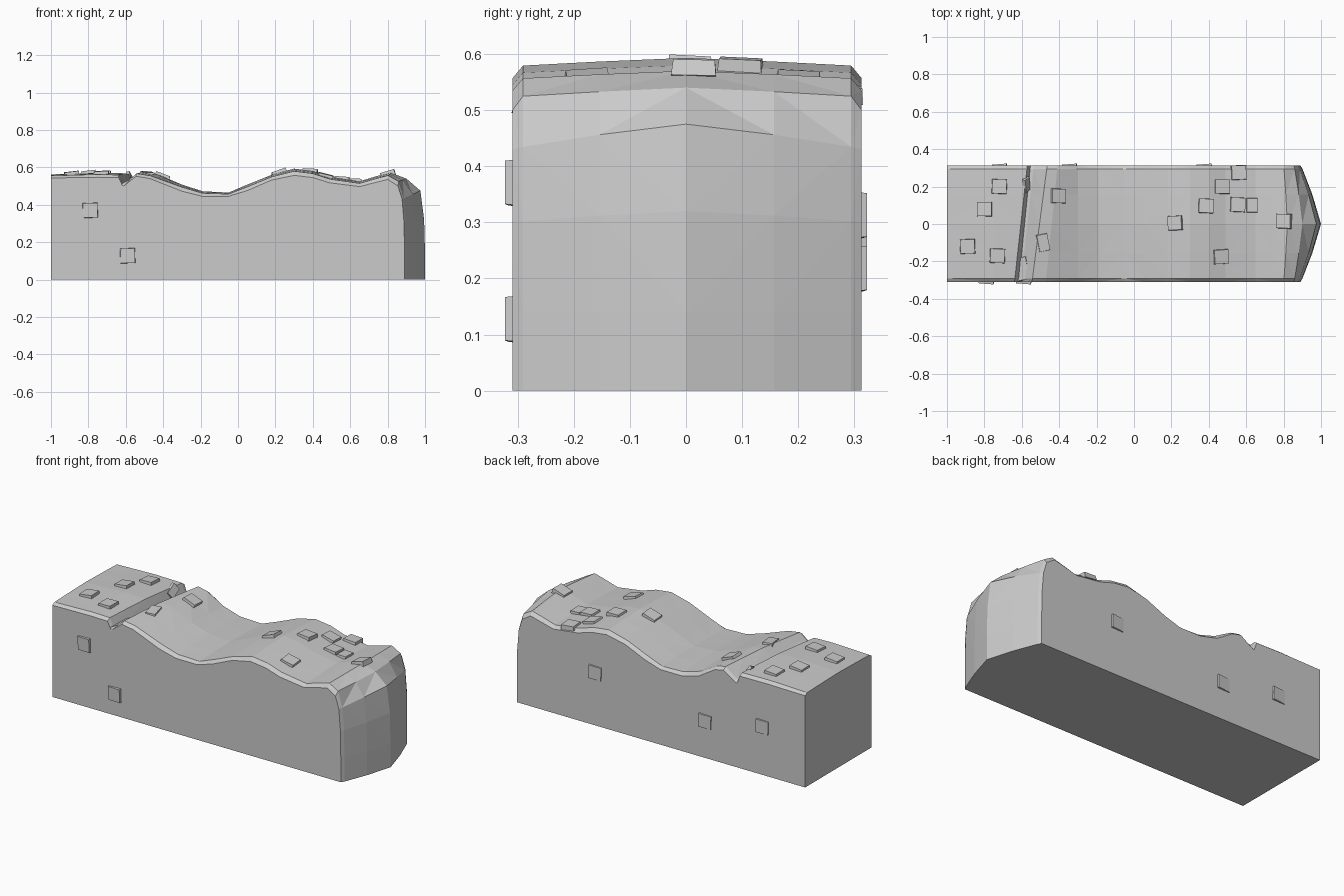
import bpy, bmesh
from mathutils import Vector, Matrix
from mathutils.bvhtree import BVHTree

if "Cube" in bpy.data.objects:
    bpy.data.objects.remove(bpy.data.objects["Cube"])

# --- Rock body: stations along the length -------------------------------
# (x, side edge z, crest z, skew of the station with y)
top = [(-1, .543, .562, 0), (-.75, .547, .572, 0), (-.605, .545, .568, .11),
       (-.585, .498, .515, .10), (-.57, .505, .52, .11), (-.505, .552, .576, .13),
       (-.44, .540, .565, .10), (-.30, .472, .508, 0), (-.19, .445, .472, 0),
       (-.05, .445, .465, 0), (.05, .476, .508, 0), (.18, .532, .56, 0),
       (.30, .557, .593, 0), (.40, .545, .580, 0), (.49, .517, .550, 0),
       (.65, .497, .525, 0), (.74, .520, .553, 0)]
# rounded nose: (side x, side z, centre x, centre z)
nose = [(.80, .535, .82, .570), (.855, .50, .90, .540), (.877, .43, .975, .475),
        (.888, .30, .995, .32), (.89, .14, 1, .14), (.89, 0, 1, 0)]
Y0, Y1 = -.309, .313
across = [-1, -.94, -.5, 0, .5, .94, 1]
top_w = [0, .62, .82, 1, .82, .62, 0]
nose_w = [0, .10, .58, 1, .58, .10, 0]


def ypos(v):
    return v * (Y1 if v > 0 else -Y0)


bm = bmesh.new()
rows = []
for x, e, c, skew in top:
    rows.append([bm.verts.new((x + skew * ypos(v), ypos(v), e + (c - e) * w))
                 for v, w in zip(across, top_w)])
for i, (sx, sz, cx, cz) in enumerate(nose):
    row = []
    for v, w, tw in zip(across, nose_w, top_w):
        zw = tw if i < 2 else w
        row.append(bm.verts.new((sx + (cx - sx) * w, ypos(v), sz + (cz - sz) * zw)))
    rows.append(row)
for a, b in zip(rows, rows[1:]):
    for j in range(len(across) - 1):
        bm.faces.new((a[j], b[j], b[j + 1], a[j + 1]))

# flat sides, rear end and underside
low_a = bm.verts.new((-1, Y0, 0))
low_b = bm.verts.new((-1, Y1, 0))
bm.faces.new([low_a] + [r[0] for r in reversed(rows)])
bm.faces.new([low_b] + [r[-1] for r in rows])
bm.faces.new([low_b, low_a] + rows[0])
bm.faces.new([low_a, low_b] + rows[-1][::-1])
bmesh.ops.recalc_face_normals(bm, faces=bm.faces)
# flat triangles for the broken rock surface
bmesh.ops.triangulate(bm, faces=bm.faces)
bvh = BVHTree.FromBMesh(bm)
mesh = bpy.data.meshes.new("rock_body")
bm.to_mesh(mesh)
bm.free()
bpy.context.collection.objects.link(bpy.data.objects.new("rock_body", mesh))


# --- Small raised stone plates stuck on the surface ---------------------
def plate(name, origin, direction, size=(.083, .083), height=.014, turn=0.0):
    hit, normal, _, _ = bvh.ray_cast(Vector(origin), Vector(direction))
    zax = normal
    xax = Vector((1, 0, 0))
    xax = (xax - zax * xax.dot(zax)).normalized()
    yax = zax.cross(xax)
    rot = Matrix((xax, yax, zax)).transposed().to_4x4()
    pm = bmesh.new()
    bmesh.ops.create_cube(pm, size=1)
    for v in pm.verts:
        up = v.co.z > 0
        k = .93 if up else 1
        tilt = .003 if v.co.x > 0 else -.003
        v.co = Vector((v.co.x * size[0] * k, v.co.y * size[1] * k,
                       height + tilt if up else -.012))
    pm.transform(Matrix.Translation(hit) @ rot @ Matrix.Rotation(turn, 4, 'Z'))
    me = bpy.data.meshes.new(name)
    pm.to_mesh(me)
    pm.free()
    bpy.context.collection.objects.link(bpy.data.objects.new(name, me))


on_top = [(-.72, .20), (-.80, .08), (-.89, -.12), (-.73, -.17), (-.405, .15),
          (.22, .005), (.385, .097), (.47, .20), (.56, .275), (.555, .103),
          (.63, .10), (.465, -.175), (.80, .015)]
for i, (x, y) in enumerate(on_top):
    w = .06 if x == .63 else .083
    plate(f"top_plate_{i}", (x, y, 2), (0, 0, -1), (w, .08), turn=.04 * (i % 3 - 1))
for i, (x, z) in enumerate([(-.79, .37), (-.59, .127)]):
    plate(f"front_plate_{i}", (x, -2, z), (0, 1, 0), height=.011, turn=.03)
for i, (x, z) in enumerate([(-.72, .285), (-.345, .217), (.375, .312)]):
    plate(f"back_plate_{i}", (x, 2, z), (0, -1, 0), height=.007, turn=-.03)

# --- Broken chips lying in the crack ------------------------------------
for i, (x, y, s) in enumerate([(-.60, -.24, .08), (-.485, -.10, .06), (-.575, .21, .05)]):
    plate(f"crack_chip_{i}", (x, y, 2), (0, 0, -1), (s, s * 1.6), .008, .2)
